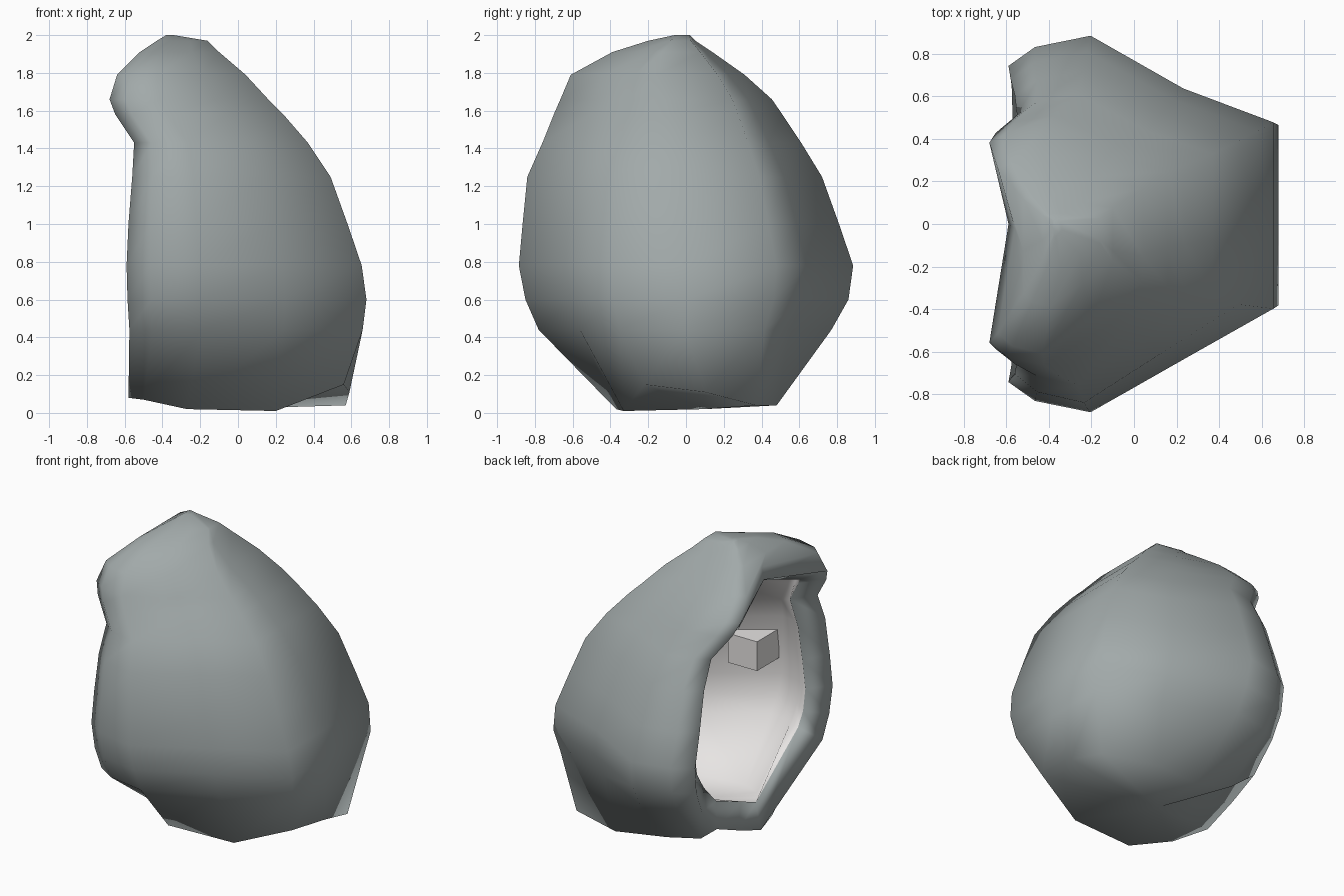
import bpy, bmesh
from mathutils import Vector

if "Cube" in bpy.data.objects:
    bpy.data.objects.remove(bpy.data.objects["Cube"])

# Height levels: z, front y, back y, left x, right x
LEVELS = [
    (0.44, -0.78, 0.77, -0.575, 0.66),
    (0.60, -0.85, 0.86, -0.585, 0.68),
    (0.78, -0.885, 0.885, -0.59, 0.655),
    (1.00, -0.865, 0.81, -0.58, 0.58),
    (1.25, -0.84, 0.72, -0.56, 0.49),
    (1.43, -0.76, 0.61, -0.55, 0.37),
    (1.58, -0.70, 0.51, -0.65, 0.24),
    (1.66, -0.665, 0.455, -0.68, 0.16),
    (1.79, -0.61, 0.31, -0.64, 0.04),
    (1.91, -0.39, 0.14, -0.52, -0.10),
    (1.97, -0.20, 0.05, -0.43, -0.16),
    (2.00, -0.06, 0.02, -0.38, -0.34),
]
# Outline: fraction along x, fraction of half width
HALF = [(0.0, 0.84), (0.10, 0.94), (0.31, 1.0), (0.66, 0.72)]
OUTLINE = ([(u, -v) for u, v in HALF] + [(1.0, -0.45), (1.0, 0.0), (1.0, 0.54)]
           + [(u, v) for u, v in reversed(HALF)] + [(0.0, 0.0)])
N = len(OUTLINE)
# Uneven foot, same order as the outline
FOOT = [(-0.58, 0.02, 0.08), (-0.50, -0.22, 0.07), (-0.27, -0.37, 0.02), (0.20, -0.33, 0.01),
        (0.56, -0.22, 0.15), (0.59, 0.10, 0.11), (0.57, 0.37, 0.04), (0.20, 0.48, 0.04),
        (-0.15, 0.42, 0.07), (-0.42, 0.44, 0.14), (-0.57, 0.48, 0.26), (-0.58, 0.26, 0.17)]
MOUTH = range(0, 8)          # bands left open on the left side


def material(name, rgb):
    m = bpy.data.materials.new(name)
    m.diffuse_color = (*rgb, 1)
    m.use_nodes = True
    m.node_tree.nodes["Principled BSDF"].inputs["Base Color"].default_value = m.diffuse_color
    return m


def make_object(name, bm):
    bmesh.ops.recalc_face_normals(bm, faces=bm.faces)
    me = bpy.data.meshes.new(name)
    bm.to_mesh(me)
    bm.free()
    ob = bpy.data.objects.new(name, me)
    bpy.context.collection.objects.link(ob)
    return ob


# Rock shell lofted through the levels, open on the left
bm = bmesh.new()
rings = [[bm.verts.new(p) for p in FOOT]]
for z, yf, yb, xl, xr in LEVELS:
    ring = []
    for k, (u, v) in enumerate(OUTLINE):
        p = Vector((xl + u * (xr - xl), (yb if v > 0 else -yf) * v, z))
        if v == 0:
            p.y = (yf + yb) / 2
        if k == N - 1:                  # dent and arch in the brow
            if z == 1.66:
                p = Vector((-0.59, 0.0, 1.79))
            elif z == 1.79:
                p = Vector((-0.56, -0.02, 1.86))
        ring.append(bm.verts.new(p))
    rings.append(ring)
for i in range(len(rings) - 1):
    a, b = rings[i], rings[i + 1]
    for k in range(N):
        if k >= N - 2 and i in MOUTH:
            continue
        j = (k + 1) % N
        bm.faces.new((a[k], a[j], b[j], b[k]))
# Underside and tip
centre = bm.verts.new((-0.1, 0.1, 0.02))
for k in range(N):
    bm.faces.new((centre, rings[0][(k + 1) % N], rings[0][k]))
bm.faces.new(rings[-1])
bmesh.ops.delete(bm, geom=[v for v in bm.verts if not v.link_faces], context='VERTS')
inner = material("inner_stone", (0.80, 0.78, 0.77))
shell = make_object("rock_shell", bm)
shell.data.materials.append(material("outer_stone", (0.36, 0.40, 0.40)))
shell.data.materials.append(inner)

# Wall thickness with a pale inside
wall = shell.modifiers.new("wall", 'SOLIDIFY')
wall.thickness = 0.18
wall.offset = -1
wall.material_offset = 1

# Small ledge on the inside of the front wall
bm = bmesh.new()
bmesh.ops.create_cube(bm, size=1)
bmesh.ops.scale(bm, vec=(0.22, 0.24, 0.2), verts=bm.verts)
bmesh.ops.translate(bm, vec=(-0.12, -0.56, 1.0), verts=bm.verts)
ledge = make_object("inner_ledge", bm)
ledge.data.materials.append(inner)

bpy.context.view_layer.objects.active = shell
shell.select_set(True)
bpy.ops.object.shade_smooth_by_angle(angle=1.5)
